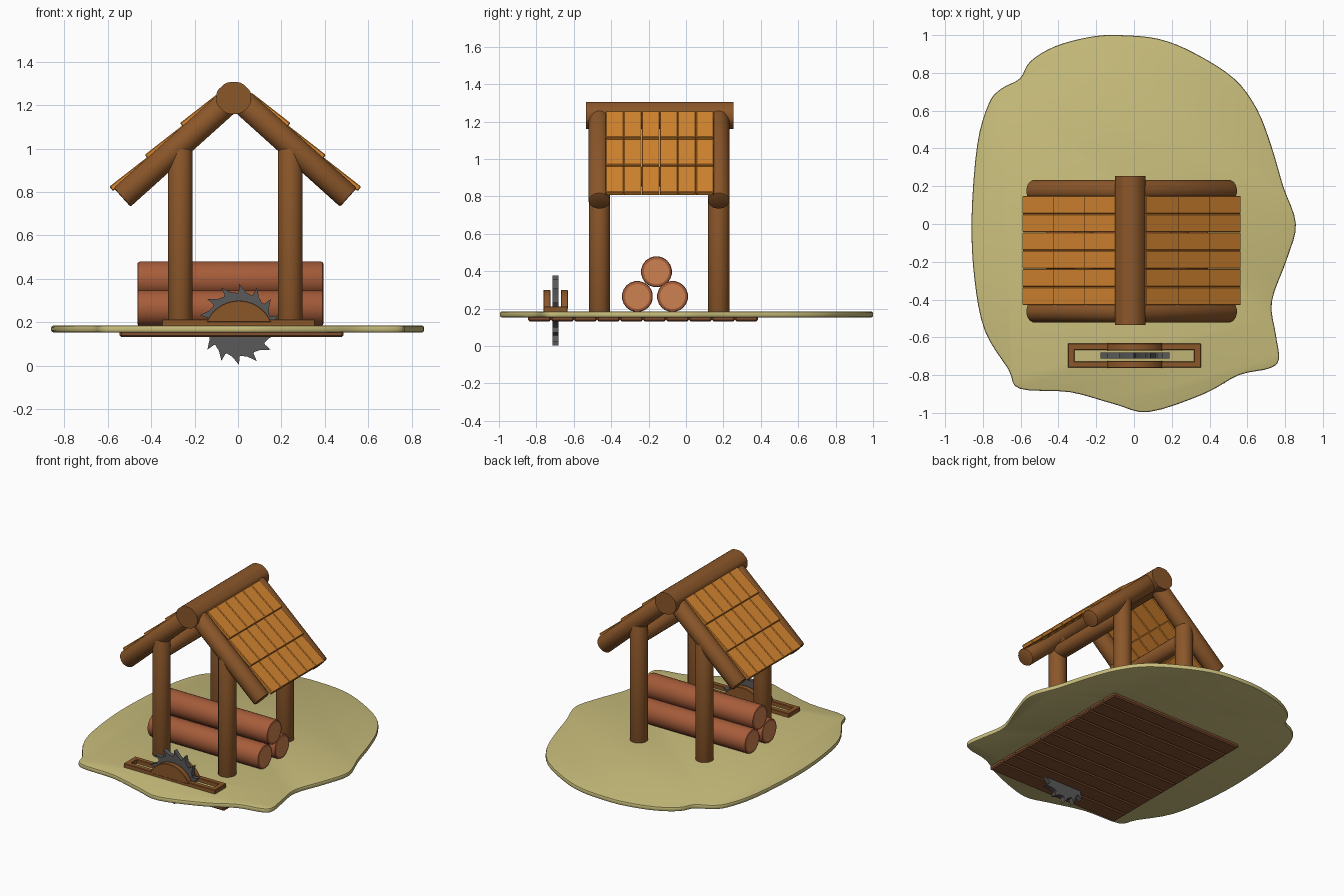
import bpy, bmesh, math
from mathutils import Vector, Matrix

if "Cube" in bpy.data.objects:
    bpy.data.objects.remove(bpy.data.objects["Cube"])


def mat(name, r, g, b):
    m = bpy.data.materials.new(name)
    m.diffuse_color = (r, g, b, 1)
    m.use_nodes = True
    m.node_tree.nodes["Principled BSDF"].inputs["Base Color"].default_value = m.diffuse_color
    return m


WOOD = mat("wood", .26, .095, .023)
TILE = mat("shingle", .68, .24, .03)
BARK = mat("bark", .38, .107, .042)
CUT = mat("cut_wood", .61, .22, .08)
SAND = mat("sand", .58, .51, .2)
STEEL = mat("steel", .1, .1, .1)
PLANK = mat("plank", .22, .08, .03)
CX = -.0125          # centre plane of the hut
YF, YB = -.463, .175  # front and back frame planes


def finish(bm, name, *mats, angle=35):
    bmesh.ops.recalc_face_normals(bm, faces=bm.faces)
    me = bpy.data.meshes.new(name)
    bm.to_mesh(me)
    bm.free()
    ob = bpy.data.objects.new(name, me)
    bpy.context.collection.objects.link(ob)
    for m in mats:
        me.materials.append(m)
    bpy.ops.object.select_all(action='DESELECT')
    ob.select_set(True)
    bpy.context.view_layer.objects.active = ob
    bpy.ops.object.shade_smooth_by_angle(angle=math.radians(angle))
    return ob


def beam(name, a, b, r, mats=(WOOD,), sides=16, bevel=.006, rim=0):
    """Round timber from a to b with softened ends; rim gives bark-edged cut ends."""
    a, b = Vector(a), Vector(b)
    rot = (b - a).to_track_quat('Z', 'Y').to_matrix().to_4x4()
    bm = bmesh.new()
    bmesh.ops.create_cone(bm, cap_ends=True, segments=sides, radius1=r, radius2=r,
                          depth=(b - a).length,
                          matrix=Matrix.Translation((a + b) / 2) @ rot
                          @ Matrix.Rotation(math.pi / sides, 4, 'Z'))
    rims = [e for e in bm.edges if any(len(f.verts) > 4 for f in e.link_faces)]
    bmesh.ops.bevel(bm, geom=rims, offset=bevel, segments=2, profile=.5, affect='EDGES')
    if rim:
        caps = [f for f in bm.faces if len(f.verts) == sides]
        bmesh.ops.inset_individual(bm, faces=caps, thickness=rim)
        for f in caps:
            f.material_index = 1
    return finish(bm, name, *mats)


def box(name, m, size, matrix, bevel=.005):
    bm = bmesh.new()
    bmesh.ops.create_cube(bm, size=1, matrix=matrix @ Matrix.Diagonal((*size, 1)))
    bmesh.ops.bevel(bm, geom=bm.edges[:], offset=bevel, segments=1, affect='EDGES')
    return finish(bm, name, m)


def slab(name, m, pts, offset, bevel=0, segs=1):
    """Prism: outline pts (3D) pushed along offset, with optional rim bevel."""
    bm = bmesh.new()
    f = bm.faces.new([bm.verts.new(p) for p in pts])
    ex = bmesh.ops.extrude_face_region(bm, geom=[f], use_keep_orig=True)
    bmesh.ops.translate(bm, vec=offset, verts=[v for v in ex['geom'] if isinstance(v, bmesh.types.BMVert)])
    if bevel:
        rims = [e for e in bm.edges if any(len(q.verts) > 4 for q in e.link_faces)]
        bmesh.ops.bevel(bm, geom=rims, offset=bevel, segments=segs, profile=.5, affect='EDGES')
    return finish(bm, name, m)


# Sandy ground: smooth irregular outline
OUT = [(-.08, 1), (.13, .98), (.32, .905), (.53, .77), (.65, .61), (.725, .42), (.79, .2),
       (.857, 0), (.81, -.185), (.73, -.41), (.75, -.58), (.767, -.715), (.715, -.765),
       (.555, -.8), (.37, -.9), (.08, -.995), (-.1, -.955), (-.34, -.89), (-.605, -.872),
       (-.665, -.77), (-.79, -.565), (-.845, -.29), (-.86, .03), (-.83, .42), (-.77, .635),
       (-.705, .715), (-.605, .77), (-.55, .86), (-.42, .94), (-.235, .99)]
pts = []
for i in range(len(OUT)):
    p0, p1, p2, p3 = (Vector(OUT[(i + k) % len(OUT)]) for k in (-1, 0, 1, 2))
    for t in (0, .25, .5, .75):
        p = .5 * (2 * p1 + (p2 - p0) * t + (2 * p0 - 5 * p1 + 4 * p2 - p3) * t * t
                  + (3 * p1 - p0 - 3 * p2 + p3) * t ** 3)
        pts.append((p.x, p.y, .153))
slab("ground", SAND, pts, (0, 0, .032), .01, 2)

# Floor planks under the ground
for i in range(10):
    w = 1.23 / 10
    box(f"floor_plank_{i}", PLANK, (1.03, w - .002, .03),
        Matrix.Translation((-.03, -.845 + w * (i + .5), .146)), .008)

# Hut frame: posts, rafters, side beams
for s, side in ((-1, "left"), (1, "right")):
    for y, end in ((YF, "front"), (YB, "back")):
        x = CX + s * .2535
        beam(f"{side}_{end}_post", (x, y, .17), (x, y, 1.0), .058)
        beam(f"{side}_{end}_rafter", (CX + s * .5215, y, .775),
             (CX + s * .03, y, 1.217), .059, bevel=.008)
    beam(f"{side}_side_beam", (x, YF, .905), (x, YB, .905), .052)

    # Shingles: three rows of six, lower edge of each row lifted
    up = Vector((-s * .743, 0, .669))
    nrm = Vector((s * .669, 0, .743))
    tilt = .07
    ax = (up * math.cos(tilt) - nrm * math.sin(tilt)).normalized()
    nz = (nrm * math.cos(tilt) + up * math.sin(tilt)).normalized()
    for row in range(3):
        for col in range(6):
            w = .58 / 6
            t = -.008 + .219 * (row + .5)
            c = Vector((CX + s * .5215, 0, .775)) + up * t + nrm * .055
            c.y = -.43 + w * (col + .5)
            M = Matrix((ax, Vector((0, 1, 0)), nz)).transposed().to_4x4()
            box(f"{side}_shingle_{row}_{col}", TILE, (.226, w - .001, .026),
                Matrix.Translation(c) @ M, .004)

# Ridge log: rounded octagon
bm = bmesh.new()
bmesh.ops.create_cone(bm, cap_ends=True, segments=8, radius1=.085, radius2=.085, depth=.79,
                      matrix=Matrix.Translation((-.02, -.14, 1.233))
                      @ Matrix.Diagonal((1.02, 1, .93, 1))
                      @ Matrix.Rotation(math.pi / 2, 4, 'X') @ Matrix.Rotation(math.pi / 8, 4, 'Z'))
long_edges = [e for e in bm.edges if e.calc_length() > .5]
bmesh.ops.bevel(bm, geom=long_edges, offset=.016, segments=2, profile=.5, affect='EDGES')
finish(bm, "ridge_log", WOOD)

# Stacked logs
for i, (y, z) in enumerate(((-.26, .265), (-.072, .265), (-.158, .397))):
    beam(f"stacked_log_{i}", (-.463, y, z), (.393, y, z), .083, (BARK, CUT), 20, .01, .006)

# Saw blade
N, SY = 14, -.697
pts = []
for i in range(N):
    a = math.radians(90) + i * math.tau / N
    for da, r in ((-.40, .145), (-.2, .153), (0, .187), (.012, .150)):
        pts.append((.005 + r * math.cos(a + da), SY - .016, .19 + r * math.sin(a + da)))
slab("saw_blade", STEEL, pts, (0, .032, 0))

# Saw bench frame and curved guards
for s, n in ((-1, "front"), (1, "back")):
    y = SY + s * .047
    box(f"{n}_saw_rail", WOOD, (.705, .034, .035), Matrix.Translation((.002, y, .195)), .003)
    box(f"{'left' if s < 0 else 'right'}_saw_rail_end", WOOD, (.036, .1, .035),
        Matrix.Translation((.002 + s * .3345, SY, .195)), .003)
    h = math.acos((.2 - .138) / .162)
    arc = [(.004 + .162 * math.sin(h * k / 10), y - .019, .138 + .162 * math.cos(h * k / 10))
           for k in range(-10, 11)]
    slab(f"{n}_saw_guard", WOOD, arc, (0, .038, 0), .003)
